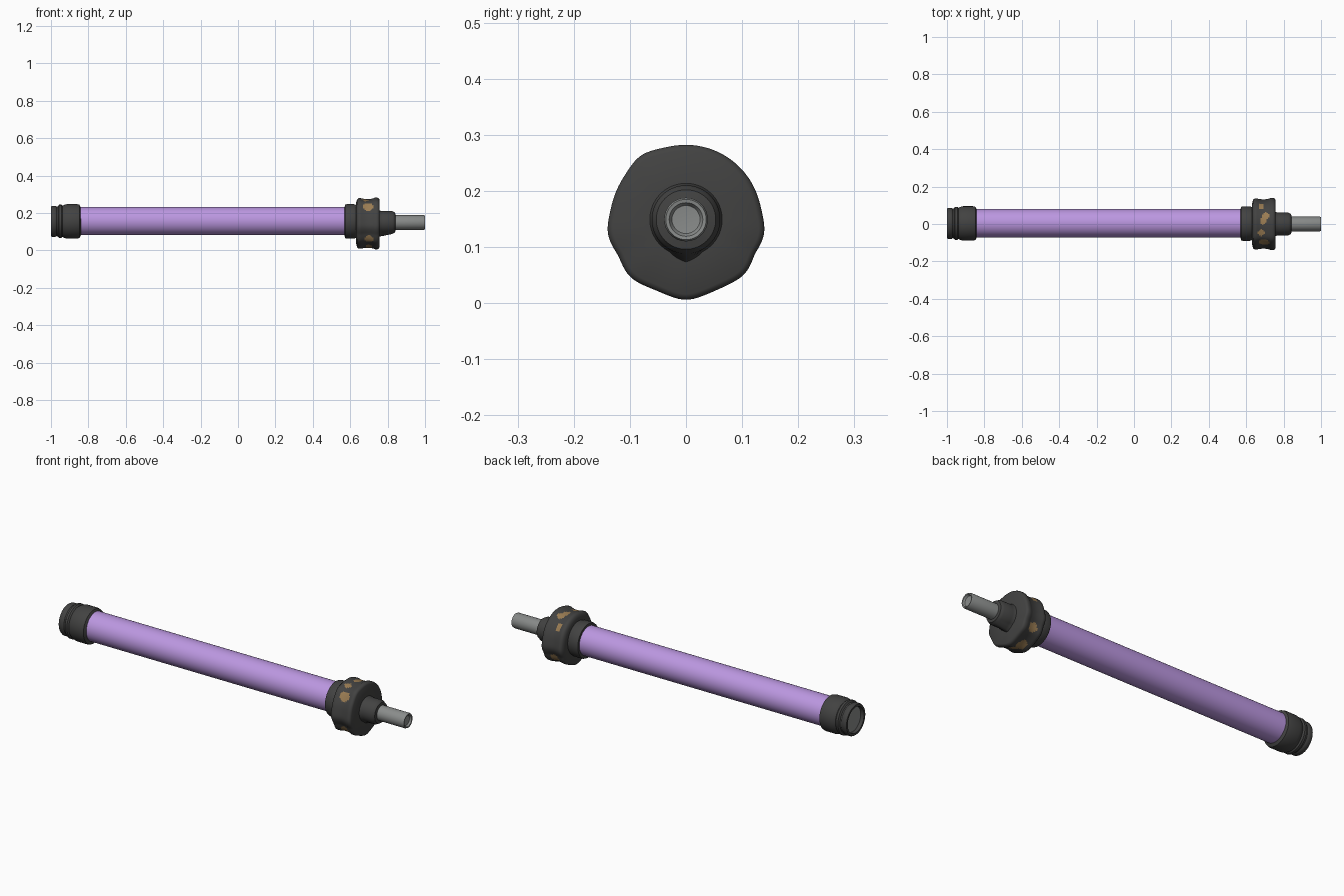
import bpy, bmesh, math

if "Cube" in bpy.data.objects:
    bpy.data.objects.remove(bpy.data.objects["Cube"])

def mat(name, rgb):
    m = bpy.data.materials.new(name)
    m.diffuse_color = (*rgb, 1)
    m.use_nodes = True
    m.node_tree.nodes["Principled BSDF"].inputs["Base Color"].default_value = m.diffuse_color
    return m

PURPLE = mat("lilac purple", (0.50, 0.31, 0.75))
DARK = mat("dark grey", (0.055, 0.055, 0.054))
STEEL = mat("steel grey", (0.25, 0.26, 0.255))
GOLD = mat("worn gold", (0.32, 0.20, 0.085))

def lathe(name, profile, mats, zc, yc=0.0, n=64, radius=None, paint=None, angle=35):
    """Revolve (x, r) points about the x axis; r = 0 closes an end."""
    bm = bmesh.new()
    rings = []
    for x, r in profile:
        if r == 0:
            rings.append([bm.verts.new((x, yc, zc))])
            continue
        ring = []
        for i in range(n):
            a = 2 * math.pi * i / n
            rr = radius(x, r, math.degrees(a)) if radius else r
            ring.append(bm.verts.new((x, yc + rr * math.cos(a), zc + rr * math.sin(a))))
        rings.append(ring)
    for p, q in zip(rings, rings[1:]):
        for i in range(n):
            j = (i + 1) % n
            if len(p) == 1:
                vs = (p[0], q[j], q[i])
            elif len(q) == 1:
                vs = (p[i], p[j], q[0])
            else:
                vs = (p[i], p[j], q[j], q[i])
            f = bm.faces.new(vs)
            if paint:
                c = f.calc_center_median()
                f.material_index = paint(c.x, math.degrees(math.atan2(c.z - zc, c.y - yc)),
                                         math.hypot(c.y - yc, c.z - zc))
    bmesh.ops.recalc_face_normals(bm, faces=bm.faces)
    me = bpy.data.meshes.new(name)
    bm.to_mesh(me)
    bm.free()
    for m in mats:
        me.materials.append(m)
    ob = bpy.data.objects.new(name, me)
    bpy.context.collection.objects.link(ob)
    bpy.context.view_layer.objects.active = ob
    ob.select_set(True)
    bpy.ops.object.shade_smooth_by_angle(angle=math.radians(angle))
    ob.select_set(False)
    return ob

def gap(a, b):
    return (a - b + 180) % 360 - 180

# long coloured tube
lathe("tube", [(-0.93, 0), (-0.93, 0.076), (0.60, 0.076), (0.60, 0)], [PURPLE], 0.157, 0.004)

# ribbed end cap with a recessed face
lathe("end_cap", [(-0.84, 0.074), (-0.848, 0.089), (-0.86, 0.092), (-0.915, 0.092), (-0.93, 0.088),
                  (-0.938, 0.083), (-0.945, 0.089), (-0.957, 0.089), (-0.963, 0.08), (-0.97, 0.079),
                  (-0.976, 0.083), (-0.993, 0.083), (-1.0, 0.079), (-1.0, 0.068), (-0.982, 0.066)],
      [DARK], 0.155, 0.003)
lathe("end_cap_face", [(-0.982, 0.067), (-0.980, 0.05), (-0.978, 0)], [STEEL], 0.155, 0.003)

# collar joining tube and knob
lathe("collar", [(0.57, 0.074), (0.572, 0.089), (0.58, 0.092), (0.62, 0.092), (0.632, 0.088),
                 (0.64, 0.082), (0.65, 0.08)], [DARK], 0.155, 0.002)

# knob rim: soft lobes round the edge and worn gold patches
LOBES = (125, 190, 225, 270, 318, 350)
def knob_radius(x, r, a):
    if r < 0.12:
        return r
    return r + 0.006 * max(math.exp(-(gap(a, c) / 13) ** 2) for c in LOBES)

# patches: (x, angle, half length in x, half angle)
PATCHES = ((0.68, 42, 0.016, 10), (0.705, 70, 0.018, 9), (0.69, 82, 0.018, 10), (0.68, 111, 0.018, 8),
           (0.695, 139, 0.027, 11), (0.70, 220, 0.022, 9), (0.70, 258, 0.02, 11),
           (0.69, 280, 0.025, 13), (0.695, 325, 0.024, 10))
def knob_paint(x, a, r):
    return int(r > 0.115 and any(((x - px) / hx) ** 2 + (gap(a, pa) / ha) ** 2 < 1
                                 for px, pa, hx, ha in PATCHES))

rim = [(0.632, 0.07), (0.632, 0.112), (0.637, 0.125), (0.645, 0.132), (0.655, 0.132)]
rim += [(0.66 + 0.008 * i, 0.131 - 0.004 * math.sin(math.pi * i / 8)) for i in range(9)]
rim += [(0.732, 0.135), (0.745, 0.135), (0.752, 0.132), (0.756, 0.125), (0.757, 0.06)]
lathe("knob", rim, [DARK, GOLD], 0.147, n=120, radius=knob_radius, paint=knob_paint, angle=50)

# stepped boss with a small pointed ridge underneath
def boss_radius(x, r, a):
    return r + (max(0, 1 - abs(gap(a, 270)) / 28) * 0.011 if x < 0.81 else 0)
lathe("boss", [(0.75, 0.068), (0.76, 0.063), (0.775, 0.061), (0.825, 0.061), (0.832, 0.057),
               (0.84, 0.053), (0.843, 0.036)], [DARK], 0.149, radius=boss_radius)

# steel shaft with a dished tip
lathe("shaft", [(0.80, 0), (0.80, 0.039), (0.993, 0.039), (1.0, 0.036), (0.999, 0.03),
                (0.99, 0.025), (0.988, 0)], [STEEL], 0.149, 0.0, n=32)
